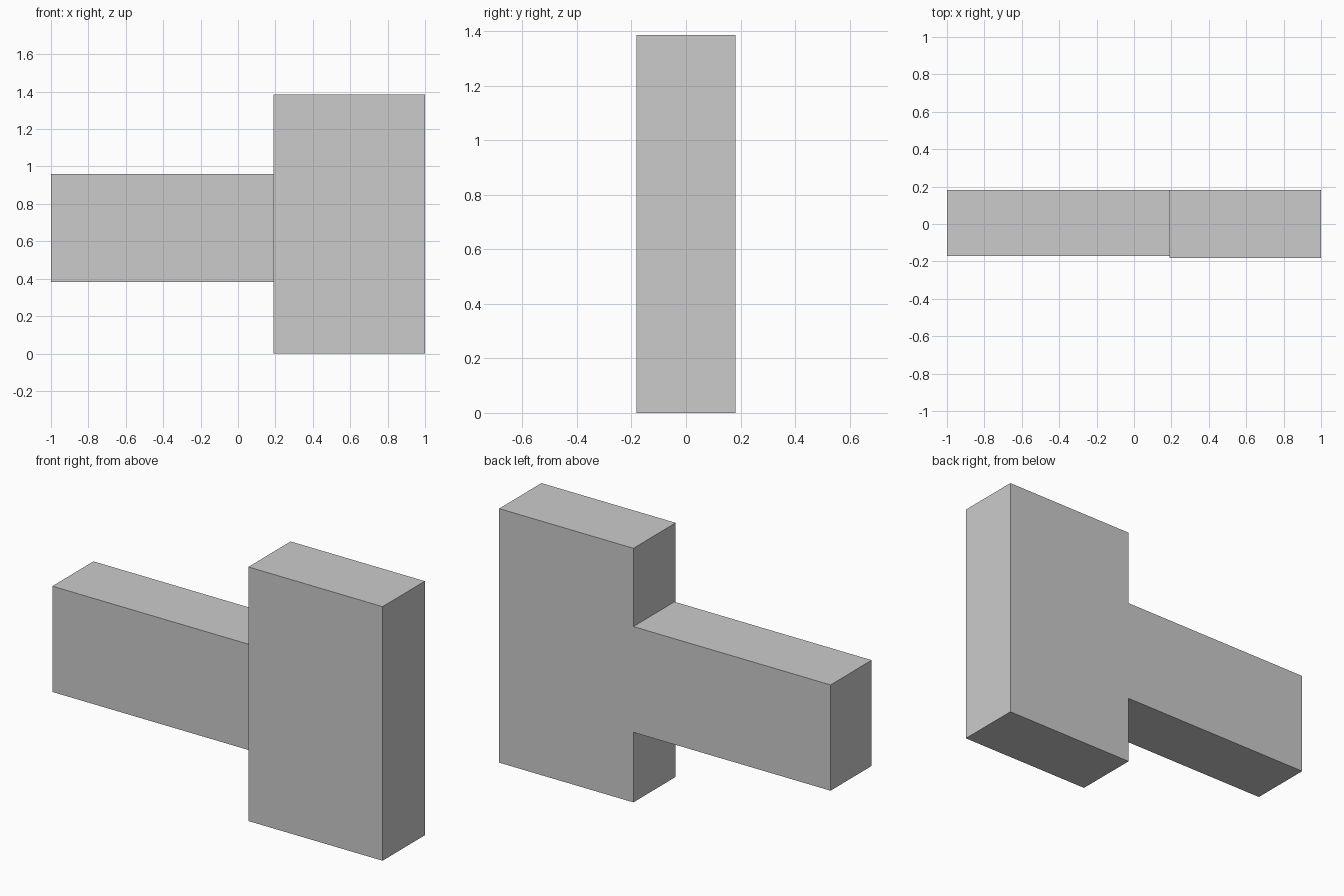
import bpy
import bmesh
from mathutils import Vector

cube = bpy.data.objects.get("Cube")
if cube:
    bpy.data.objects.remove(cube, do_unlink=True)

# Single grey material
grey = bpy.data.materials.new("plain grey")
grey.use_nodes = True
colour = (0.6, 0.6, 0.6, 1)
grey.diffuse_color = colour
grey.node_tree.nodes["Principled BSDF"].inputs["Base Color"].default_value = colour


def box(name, low, high, open_right=False):
    """Flat-shaded box between two corners, optionally without its +x end."""
    low, high = Vector(low), Vector(high)
    bm = bmesh.new()
    bmesh.ops.create_cube(bm, size=1)
    bmesh.ops.scale(bm, vec=high - low, verts=bm.verts)
    bmesh.ops.translate(bm, vec=(low + high) / 2, verts=bm.verts)
    if open_right:
        bm.normal_update()
        ends = [f for f in bm.faces if f.normal.x > 0.9]
        bmesh.ops.delete(bm, geom=ends, context="FACES_ONLY")
    mesh = bpy.data.meshes.new(name)
    bm.to_mesh(mesh)
    bm.free()
    mesh.materials.append(grey)
    obj = bpy.data.objects.new(name, mesh)
    bpy.context.collection.objects.link(obj)
    return obj


JOINT, BACK = 0.19, 0.182

# Tall upright block
box("upright_block", (JOINT, -BACK, 0), (1, BACK, 1.386))

# Horizontal arm, flush at the back and slightly recessed at the front
box("side_arm", (-1, -0.172, 0.382), (JOINT, BACK, 0.959), open_right=True)
